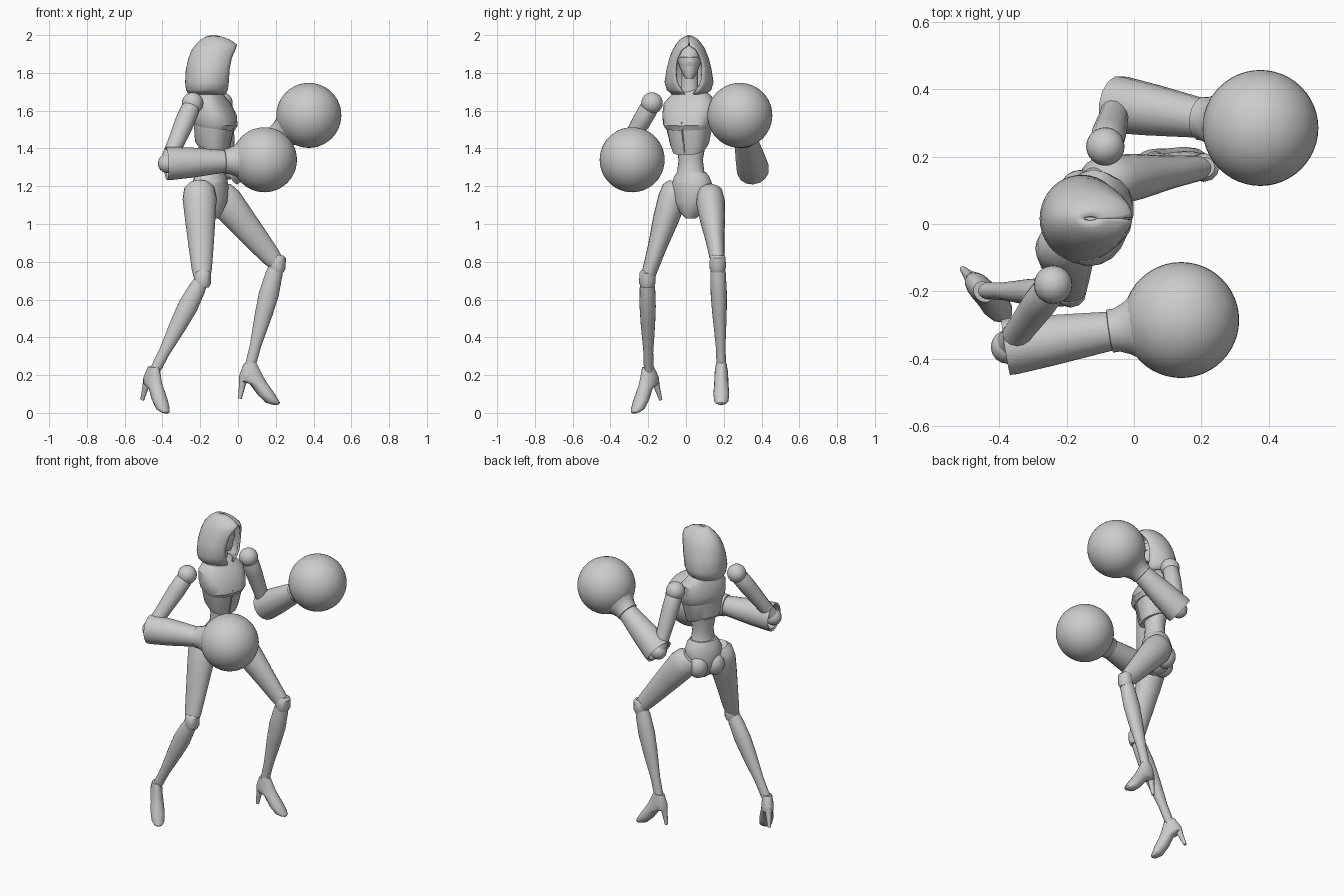
import bpy, math
from mathutils import Vector, Matrix

cube = bpy.data.objects.get("Cube")
if cube:
    bpy.data.objects.remove(cube)

grey = bpy.data.materials.new("plain grey")
grey.use_nodes = True
grey.diffuse_color = (0.6, 0.6, 0.6, 1)
grey.node_tree.nodes["Principled BSDF"].inputs["Base Color"].default_value = (0.6, 0.6, 0.6, 1)


def finish(obj, angle=40):
    obj.data.materials.clear()
    obj.data.materials.append(grey)
    bpy.ops.object.select_all(action="DESELECT")
    obj.select_set(True)
    bpy.context.view_layer.objects.active = obj
    bpy.ops.object.shade_smooth_by_angle(angle=math.radians(angle))
    return obj


def loft(name, rings, n=20, cap=True, angle=40, power=1.0):
    """Skin elliptical rings given as (centre, axis_a, axis_b[, opening angle])."""
    verts, faces = [], []
    closed = len(rings[0]) == 3
    for c, a, b, *gap in rings:
        for i in range(n):
            t = math.tau * i / n if closed else gap[0] + (math.tau - 2 * gap[0]) * i / (n - 1)
            co, si = math.cos(t), math.sin(t)
            verts.append(c + a * math.copysign(abs(co) ** power, co)
                         + b * math.copysign(abs(si) ** power, si))
    for r in range(len(rings) - 1):
        for i in range(n if closed else n - 1):
            j = (i + 1) % n
            faces.append((r * n + i, r * n + j, (r + 1) * n + j, (r + 1) * n + i))
    if cap:
        faces += [tuple(range(n))[::-1], tuple(range(len(verts) - n, len(verts)))]
    mesh = bpy.data.meshes.new(name)
    mesh.from_pydata(verts, [], faces)
    obj = bpy.data.objects.new(name, mesh)
    bpy.context.collection.objects.link(obj)
    return finish(obj, angle)


def limb(name, a, b, rows, **kw):
    """Tapered limb from a to b; rows are (fraction, side radius, front radius)."""
    a, b = Vector(a), Vector(b)
    d = (b - a).normalized()
    front = Vector((0, 1, 0)).cross(d).normalized()
    side = d.cross(front)
    return loft(name, [(a.lerp(b, t), front * rf, side * rs) for t, rs, rf in rows], **kw)


def stack(name, x, y, yaw, rows, **kw):
    """Upright body part; rows are (z, side, front, forward shift, front drop)."""
    f = Vector((math.cos(yaw), math.sin(yaw), 0))
    s = Vector((-f.y, f.x, 0))
    return loft(name, [(Vector((x, y, z)) + f * sh, f * fr - Vector((0, 0, drop)), s * si)
                       for z, si, fr, sh, drop in rows], **kw)


def ball(name, loc, r, scale=(1, 1, 1), yaw=0, seg=32):
    bpy.ops.mesh.primitive_uv_sphere_add(segments=seg, ring_count=seg // 2, radius=r,
                                         location=loc, rotation=(0, 0, yaw))
    obj = bpy.context.object
    obj.name = name
    obj.scale = scale
    return finish(obj, 60)


# Torso, turned slightly to its right
turn = math.radians(-21)
stack("upper_chest", -0.135, 0.02, turn, [
    (1.51, .122, .100, .012, .015), (1.53, .134, .112, .015, .01), (1.58, .142, .110, .008, 0),
    (1.64, .142, .086, -.005, 0), (1.685, .105, .062, -.015, 0), (1.71, .05, .045, -.02, 0)],
    power=.8, angle=30)
stack("rib_band", -0.135, 0.02, turn, [
    (1.395, .088, .078, 0, .03), (1.42, .1, .088, 0, .02), (1.53, .125, .1, .01, 0)],
    power=.8, angle=30)
f = Vector((math.cos(turn), math.sin(turn), 0))
c = Vector((-0.135, 0.02, 0))
limb("chest_seam", c + f * .083 + Vector((0, 0, 1.38)), c + f * .124 + Vector((0, 0, 1.54)),
     [(0, .005, .005), (1, .005, .005)], n=6)
stack("waist", -0.14, 0.025, turn, [
    (1.22, .095, .08, 0, 0), (1.28, .073, .062, 0, 0), (1.34, .065, .058, 0, 0),
    (1.42, .08, .07, 0, 0)])
hips = math.radians(-32)
stack("pelvis", -0.145, 0.03, hips, [
    (1.03, .025, .035, .01, 0), (1.06, .06, .065, 0, 0), (1.12, .1, .09, -.005, 0),
    (1.2, .12, .09, -.005, 0), (1.25, .1, .08, 0, 0), (1.275, .08, .068, 0, 0)])
for side, s in (("left", 1), ("right", -1)):
    off = Matrix.Rotation(hips, 3, "Z") @ Vector((-.045, .052 * s, 0))
    ball(side + "_buttock", off + Vector((-.145, .03, 1.12)), .068, (.95, .9, 1.1), hips)

# Neck, head and visor brow
limb("neck", (-.15, .02, 1.66), (-.135, .02, 1.84),
     [(0, .06, .06), (.25, .045, .045), (1, .042, .042)])
stack("head", -.12, .018, 0, [
    (1.77, .02, .025, .03, 0), (1.79, .034, .05, .012, 0), (1.83, .052, .066, 0, 0),
    (1.87, .06, .07, -.005, 0), (1.91, .055, .066, -.01, 0), (1.95, .025, .035, -.015, 0)])
stack("eye_band", -.12, .018, 0, [
    (1.835, .054, .07, 0, 0), (1.85, .06, .077, 0, -.008), (1.875, .063, .076, -.003, -.008),
    (1.885, .058, .07, -.005, 0)], angle=25)

# Hood: open-fronted rings (height, back, front, half width, half opening)
rings = []
for z, back, front, w, gap in [
        (1.685, -.262, -.06, .09, .025), (1.71, -.275, -.045, .118, .045),
        (1.75, -.28, -.03, .13, .068),
        (1.82, -.276, -.015, .119, .075), (1.88, -.262, -.005, .104, .064),
        (1.925, -.243, 0, .086, .038), (1.95, -.224, -.005, .07, .004),
        (1.975, -.198, -.04, .05, 0), (1.99, -.175, -.08, .03, 0), (1.998, -.15, -.11, .008, 0)]:
    rings.append((Vector(((back + front) / 2, .016, z)), Vector(((front - back) / 2, 0, 0)),
                  Vector((0, w, 0)), math.asin(gap / w)))
hood = loft("hood", rings, n=33, cap=False, angle=50)
shell = hood.modifiers.new("thickness", "SOLIDIFY")
shell.thickness = .012
shell.offset = -1

# Arms: ball shoulder, upper arm, flared gauntlet, cuff and round glove
arms = {"left": ((-.085, .23, 1.64), (-.05, .355, 1.285), (.375, .285, 1.575)),
        "right": ((-.24, -.18, 1.64), (-.375, -.365, 1.32), (.14, -.285, 1.34))}
for side, (shoulder, elbow, glove) in arms.items():
    ball(side + "_shoulder", shoulder, .057, seg=24)
    limb(side + "_upper_arm", shoulder, elbow,
         [(0, .035, .035), (.1, .05, .05), (.3, .049, .052), (.7, .041, .044), (1, .042, .042)], n=14)
    ball(side + "_elbow", elbow, .05, seg=16)
    limb(side + "_gauntlet", elbow, glove,
         [(.07, .06, .06), (0, .074, .074), (-.01, .085, .088), (.03, .086, .088), (.25, .077, .08),
          (.58, .06, .06), (.64, .056, .056)], n=14, angle=28)
    limb(side + "_cuff", elbow, glove,
         [(.58, .05, .05), (.59, .066, .066), (.63, .066, .068), (.69, .08, .08), (.76, .105, .105)],
         n=14, angle=35)
    ball(side + "_glove", glove, .172, seg=48)

# Legs: thigh, knee, shin
legs = {"left": ((-.1, .125, 1.16), (.205, .168, .79), (.065, .187, .25)),
        "right": ((-.205, -.055, 1.19), (-.19, -.205, .71), (-.44, -.198, .225))}
for side, (hip, knee, ankle) in legs.items():
    limb(side + "_thigh", hip, knee,
         [(-.06, .045, .05), (0, .07, .08), (.12, .076, .09), (.35, .068, .08), (.65, .05, .066),
          (.9, .04, .053), (1, .036, .042)])
    ball(side + "_knee", knee, .042, seg=16)
    limb(side + "_kneecap", Vector(knee) + Vector((.005, 0, .045)), Vector(knee) - Vector((0, 0, .045)),
         [(0, .03, .03), (.15, .042, .044), (.75, .043, .046), (1, .035, .035)], n=12)
    limb(side + "_shin", knee, ankle,
         [(.02, .034, .036), (.1, .041, .045), (.3, .043, .053), (.5, .038, .046), (.8, .026, .03),
          (1, .025, .028)])

# High heeled shoes: (front u, front w, back u, back w, half width) from the ankle
SHOE = [(.036, .018, -.03, .01, .028), (.06, -.03, -.053, -.05, .036),
        (.078, -.065, -.05, -.085, .037), (.1, -.1, .0, -.095, .038), (.13, -.142, .045, -.155, .042),
        (.152, -.178, .09, -.197, .038), (.162, -.195, .125, -.207, .025), (.16, -.203, .145, -.208, .01)]
for side, place, yaw, pitch in (("left", (.06, .187, .25), 0, 0), ("right", (-.45, -.197, .23), -48, 12)):
    m = (Matrix.Translation(place) @ Matrix.Rotation(math.radians(yaw), 4, "Z")
         @ Matrix.Rotation(math.radians(pitch), 4, "Y"))
    shoe_rings = []
    for u1, w1, u2, w2, hw in SHOE:
        p, q = m @ Vector((u1, 0, w1)), m @ Vector((u2, 0, w2))
        shoe_rings.append(((p + q) / 2, (p - q) / 2, m.to_3x3() @ Vector((0, hw, 0))))
    loft(side + "_shoe", shoe_rings, n=16)
    limb(side + "_heel", m @ Vector((-.03, 0, -.06)), m @ Vector((-.05, 0, -.175)),
         [(0, .024, .024), (.4, .016, .017), (1, .009, .01)], n=10)
